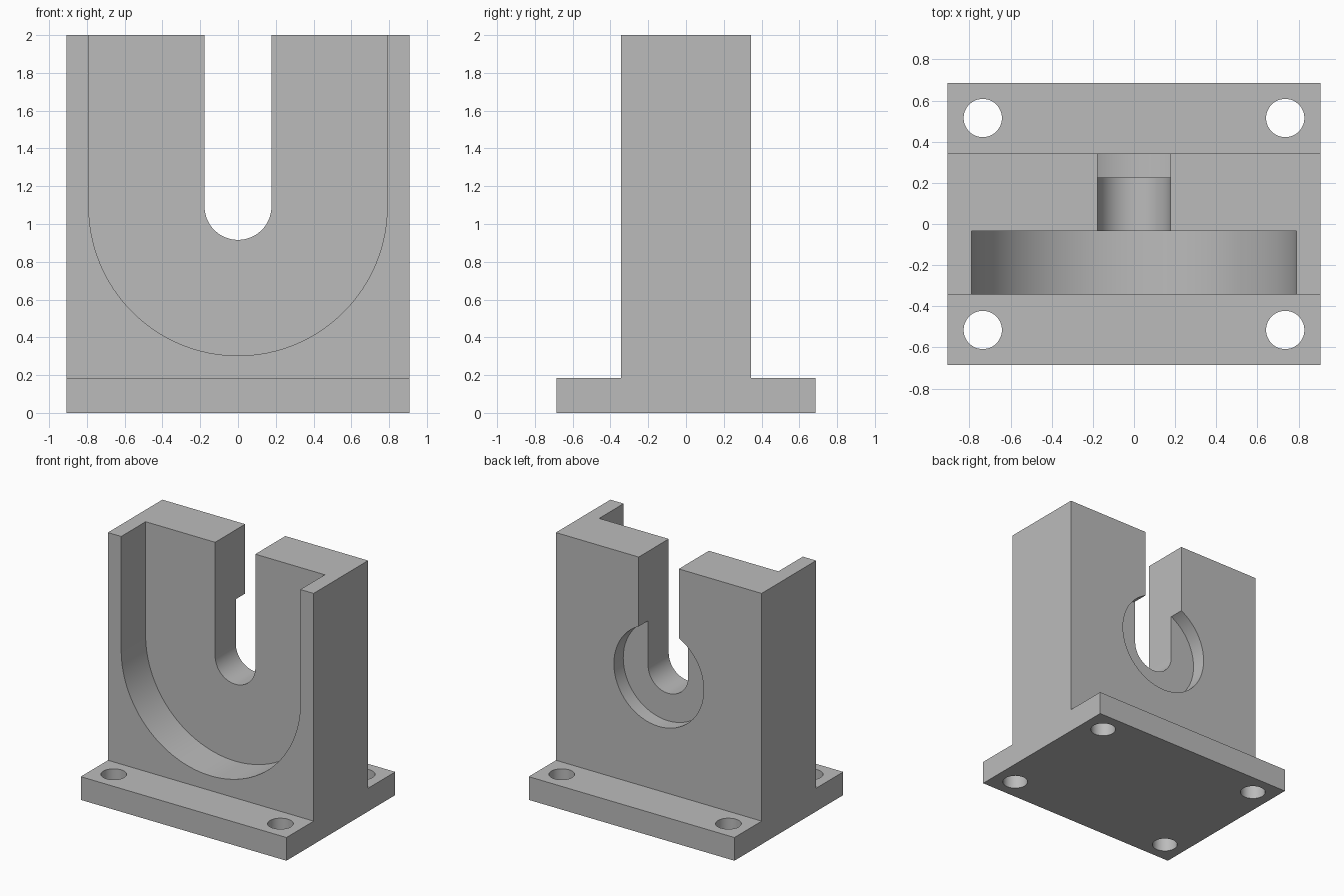
import bpy, bmesh, math

if "Cube" in bpy.data.objects:
    bpy.data.objects.remove(bpy.data.objects["Cube"])

HALF_X = 0.907        # half width of the whole bracket
AXIS_Z = 1.093        # height of the shaft axis
TOP = 2.0


def prism(name, points, place, axis_vec):
    """Extrude a 2D profile; place maps (u, v) to 3D, axis_vec is the sweep."""
    bm = bmesh.new()
    face = bm.faces.new([bm.verts.new(place(u, v)) for u, v in points])
    ext = bmesh.ops.extrude_face_region(bm, geom=[face])
    verts = [g for g in ext["geom"] if isinstance(g, bmesh.types.BMVert)]
    bmesh.ops.translate(bm, verts=verts, vec=axis_vec)
    bmesh.ops.recalc_face_normals(bm, faces=bm.faces[:])
    mesh = bpy.data.meshes.new(name)
    bm.to_mesh(mesh)
    bm.free()
    obj = bpy.data.objects.new(name, mesh)
    bpy.context.collection.objects.link(obj)
    return obj


def arc(r, cx, cz, start, end, steps):
    return [(cx + r * math.cos(start + (end - start) * i / steps),
             cz + r * math.sin(start + (end - start) * i / steps))
            for i in range(steps + 1)]


def circle(r, cx, cz, steps=64):
    return arc(r, cx, cz, 0, math.tau, steps)[:-1]


def u_shape(r):
    """Half-round bottom with straight sides running out past the top."""
    return [(r, TOP + 0.2)] + arc(r, 0, AXIS_Z, 0, -math.pi, 64) + [(-r, TOP + 0.2)]


def cut_along_y(name, points, y0, y1):
    return prism(name, points, lambda u, v: (u, y0, v), (0, y1 - y0, 0))


# Body: flanged base and upright block, as one inverted T section
half = [(0.685, 0), (0.685, 0.185), (0.343, 0.185), (0.343, TOP)]
section = half + [(-y, z) for y, z in reversed(half)]
body = prism("bearing_bracket", section, lambda u, v: (-HALF_X, u, v), (2 * HALF_X, 0, 0))

# Cutters: front pocket, shaft slot, rear counterbore, bolt holes
cutters = [
    cut_along_y("front_pocket_cutter", u_shape(0.79), -0.5, -0.035),
    cut_along_y("shaft_slot_cutter", u_shape(0.177), -0.6, 0.6),
    cut_along_y("rear_counterbore_cutter", circle(0.396, 0, AXIS_Z), 0.225, 0.5),
]
for sx in (-1, 1):
    for sy in (-1, 1):
        cutters.append(prism("bolt_hole_cutter", circle(0.093, sx * 0.735, sy * 0.515, 48),
                             lambda u, v: (u, v, -0.1), (0, 0, 0.4)))

bpy.context.view_layer.objects.active = body
body.select_set(True)
for cutter in cutters:
    mod = body.modifiers.new("cut", 'BOOLEAN')
    mod.operation = 'DIFFERENCE'
    mod.solver = 'EXACT'
    mod.object = cutter
    bpy.ops.object.modifier_apply(modifier=mod.name)
    bpy.data.objects.remove(cutter)

# Single grey finish, smooth bores with crisp edges
grey = bpy.data.materials.new("plain_grey")
grey.diffuse_color = (0.5, 0.5, 0.5, 1)
grey.use_nodes = True
grey.node_tree.nodes["Principled BSDF"].inputs["Base Color"].default_value = grey.diffuse_color
body.data.materials.clear()
body.data.materials.append(grey)
bpy.ops.object.shade_smooth_by_angle(angle=math.radians(30))
